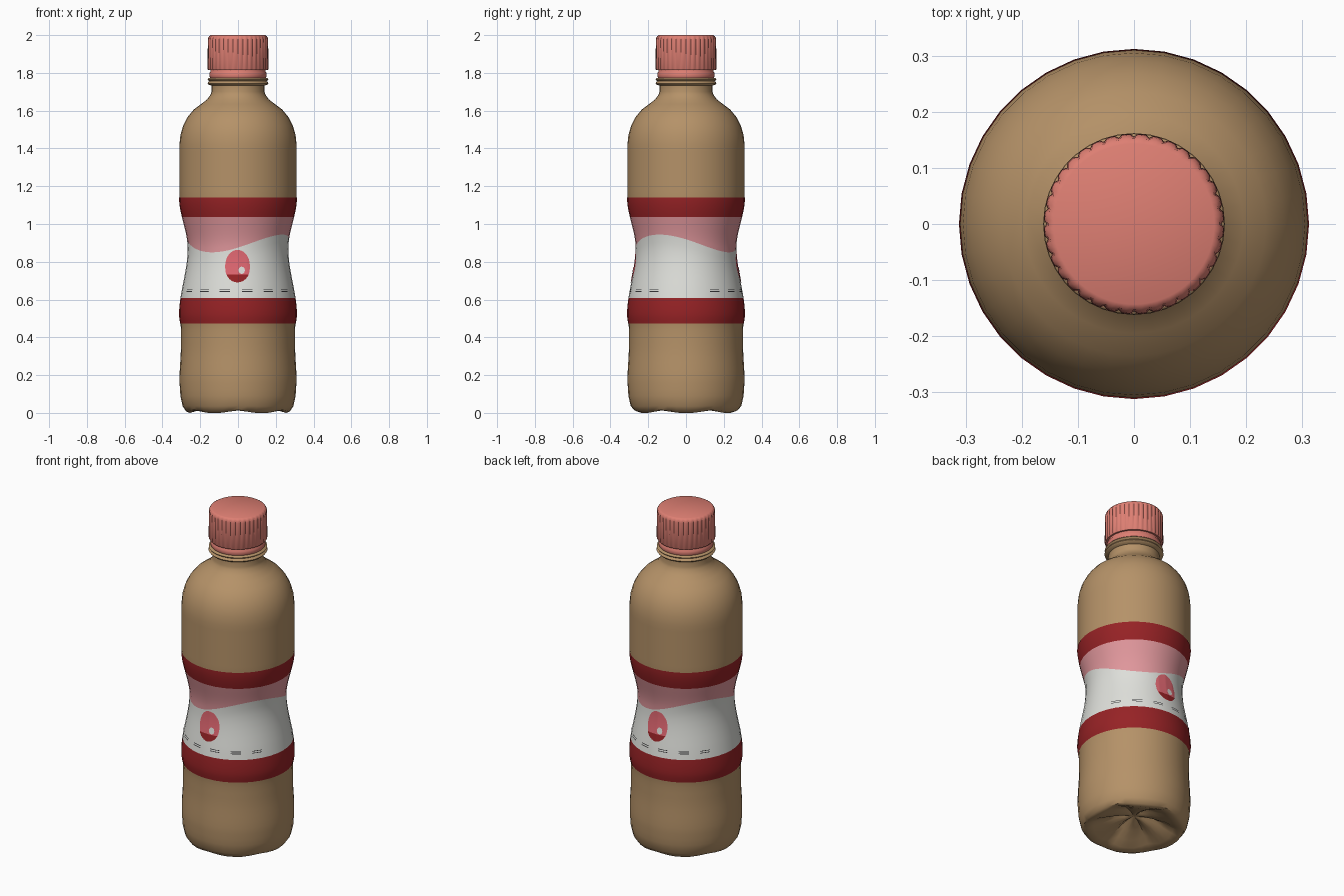
import bpy, bmesh, math
from math import sin, cos, pi, radians, sqrt

cube = bpy.data.objects.get("Cube")
if cube:
    bpy.data.objects.remove(cube, do_unlink=True)

SIDES = 36


def material(name, *rgb):
    # colours are given as 0-255 display values and stored linear
    lin = [((c / 255 + 0.055) / 1.055) ** 2.4 for c in rgb] + [1]
    m = bpy.data.materials.new(name)
    m.use_nodes = True
    m.diffuse_color = lin
    bsdf = m.node_tree.nodes["Principled BSDF"]
    bsdf.inputs["Base Color"].default_value = lin
    bsdf.inputs["Roughness"].default_value = 0.5
    return m


TAN = material("tan", 181, 146, 104)
CORAL = material("coral", 222, 127, 115)
RED = material("dark red", 150, 34, 37)
PINK = material("pink", 223, 150, 155)
WHITE = material("off white", 222, 223, 218)
FRUIT = material("fruit red", 222, 102, 112)
INK = material("ink", 50, 50, 52)


def finish(name, bm, mat, angle=40):
    mesh = bpy.data.meshes.new(name)
    bm.to_mesh(mesh)
    bm.free()
    mesh.materials.append(mat)
    mesh.shade_smooth()
    mesh.set_sharp_from_angle(angle=radians(angle))
    obj = bpy.data.objects.new(name, mesh)
    bpy.context.collection.objects.link(obj)
    return obj


def lathe(name, profile, mat, n=SIDES, shape=None, angle=40):
    # revolve (radius, height) pairs; shape may adjust each point by its angle
    bm = bmesh.new()
    rings = []
    for r, z in profile:
        ring = []
        for i in range(n):
            a = 2 * pi * i / n
            rr, zz = shape(i, a, r, z) if shape else (r, z)
            ring.append(bm.verts.new((rr * sin(a), -rr * cos(a), zz)))
        rings.append(ring)
    for lo, hi in zip(rings, rings[1:]):
        for i in range(n):
            j = (i + 1) % n
            bm.faces.new((lo[i], lo[j], hi[j], hi[i]))
    bmesh.ops.remove_doubles(bm, verts=bm.verts, dist=1e-5)
    bmesh.ops.recalc_face_normals(bm, faces=bm.faces)
    return finish(name, bm, mat, angle)


# Side wall: radius eased between key heights
KEYS = [(0.09, 0.305), (0.17, 0.31), (0.36, 0.302), (0.45, 0.302),
        (0.52, 0.31), (0.87, 0.264), (1.14, 0.31), (1.42, 0.31)]


def wall(z):
    for (z0, r0), (z1, r1) in zip(KEYS, KEYS[1:]):
        if z <= z1:
            t = max(0, (z - z0) / (z1 - z0))
            return r0 + (r1 - r0) * t * t * (3 - 2 * t)
    return KEYS[-1][1]


def patch(name, a0, a1, low, high, mat, lift=0.002, cols=72, rows=8):
    # thin printed area following the faceted wall, angles in degrees from the front
    bm = bmesh.new()
    grid = []
    for i in range(cols + 1):
        deg = a0 + (a1 - a0) * i / cols
        a = radians(deg)
        half = pi / SIDES
        flat = cos(half) / cos(a % (2 * half) - half)
        u = 2 * i / cols - 1
        lo, hi = low(u, a), high(u, a)
        column = []
        for k in range(rows + 1):
            z = lo + (hi - lo) * k / rows
            r = wall(z) * flat + lift
            column.append(bm.verts.new((r * sin(a), -r * cos(a), z)))
        grid.append(column)
    for c, d in zip(grid, grid[1:]):
        for k in range(rows):
            bm.faces.new((c[k], d[k], d[k + 1], c[k + 1]))
    bmesh.ops.remove_doubles(bm, verts=bm.verts, dist=1e-6)
    return finish(name, bm, mat)


def level(z):
    return lambda u, a: z


# Bottle body with a grooved, domed base
def petals(i, a, r, z):
    if z < 0.09 and r < 0.3:
        t = r / 0.3
        z += 0.1 * t * (1 - t) * ((1 + cos(6 * a)) / 2) ** 2
    return r, z


base = [(0, 0.085), (0.05, 0.075), (0.11, 0.055), (0.17, 0.03), (0.22, 0.01),
        (0.255, 0), (0.275, 0.008), (0.293, 0.035)]
side = [(wall(0.09 + 0.035 * i), 0.09 + 0.035 * i) for i in range(39)]
shoulder = [(0.305, 1.47), (0.291, 1.52), (0.268, 1.565), (0.235, 1.605),
            (0.195, 1.635), (0.163, 1.66), (0.145, 1.685), (0.14, 1.7)]
neck = [(0.14, 1.732), (0.156, 1.738), (0.162, 1.745), (0.156, 1.753),
        (0.15, 1.756), (0.157, 1.76), (0.161, 1.766), (0.155, 1.772),
        (0.135, 1.775), (0.135, 1.82)]
lathe("bottle_body", base + side + shoulder + neck, TAN, shape=petals)

# Tamper ring under the cap
lathe("tamper_ring", [(0.135, 1.774), (0.148, 1.774), (0.151, 1.78), (0.151, 1.8),
                      (0.146, 1.806), (0.146, 1.816), (0.135, 1.818)], CORAL)


# Ribbed cap
def ribs(i, a, r, z):
    dip = 0.005 if i % 4 == 0 and r > 0.157 else 0
    return r - dip, z


lathe("cap", [(0.135, 1.814), (0.156, 1.814), (0.161, 1.82), (0.16, 1.975),
              (0.158, 1.986), (0.152, 1.995), (0.143, 2.0), (0, 2.0)],
      CORAL, n=4 * SIDES, shape=ribs, angle=50)


# Wrapped label: two bands and a wavy colour split
def wave(u, a):
    return 0.897 - 0.047 * cos(2 * (a + radians(31)))


patch("label_lower_band", 0, 360, level(0.472), level(0.608), RED)
patch("label_upper_band", 0, 360, level(1.036), level(1.14), RED)
patch("label_white_area", 0, 360, level(0.608), wave, WHITE)
patch("label_pink_area", 0, 360, wave, level(1.036), PINK)


# Printed fruit and small print, repeated on both sides of the label
def arc(u):
    return sqrt(max(0, 1 - u * u))


def egg_low(u, a):
    return 0.778 - 0.087 * arc(u)


def egg_high(u, a):
    return 0.778 + 0.085 * arc(u)


def egg_base(u, a):
    return max(egg_low(u, a), 0.732)


for tag, turn in (("front", 0), ("back", 180)):
    mid = turn - 0.5
    patch(tag + "_fruit", mid - 14, mid + 14, egg_low, egg_high, FRUIT, 0.004, 28)
    patch(tag + "_fruit_base", mid - 14, mid + 14, egg_low, egg_base, RED, 0.0055, 28)
    patch(tag + "_fruit_highlight", turn + 0.5, turn + 7.5,
          lambda u, a: 0.755 - 0.019 * arc(u), lambda u, a: 0.755 + 0.019 * arc(u),
          WHITE, 0.007, 14)
    for k in range(6):
        start = turn - 65 + 23 * k
        for row, z in (("upper", 0.654), ("lower", 0.643)):
            patch(f"{tag}_{row}_print_dash_{k + 1}", start, start + 11,
                  level(z - 0.0018), level(z + 0.0018), INK, 0.004, 8, 1)
